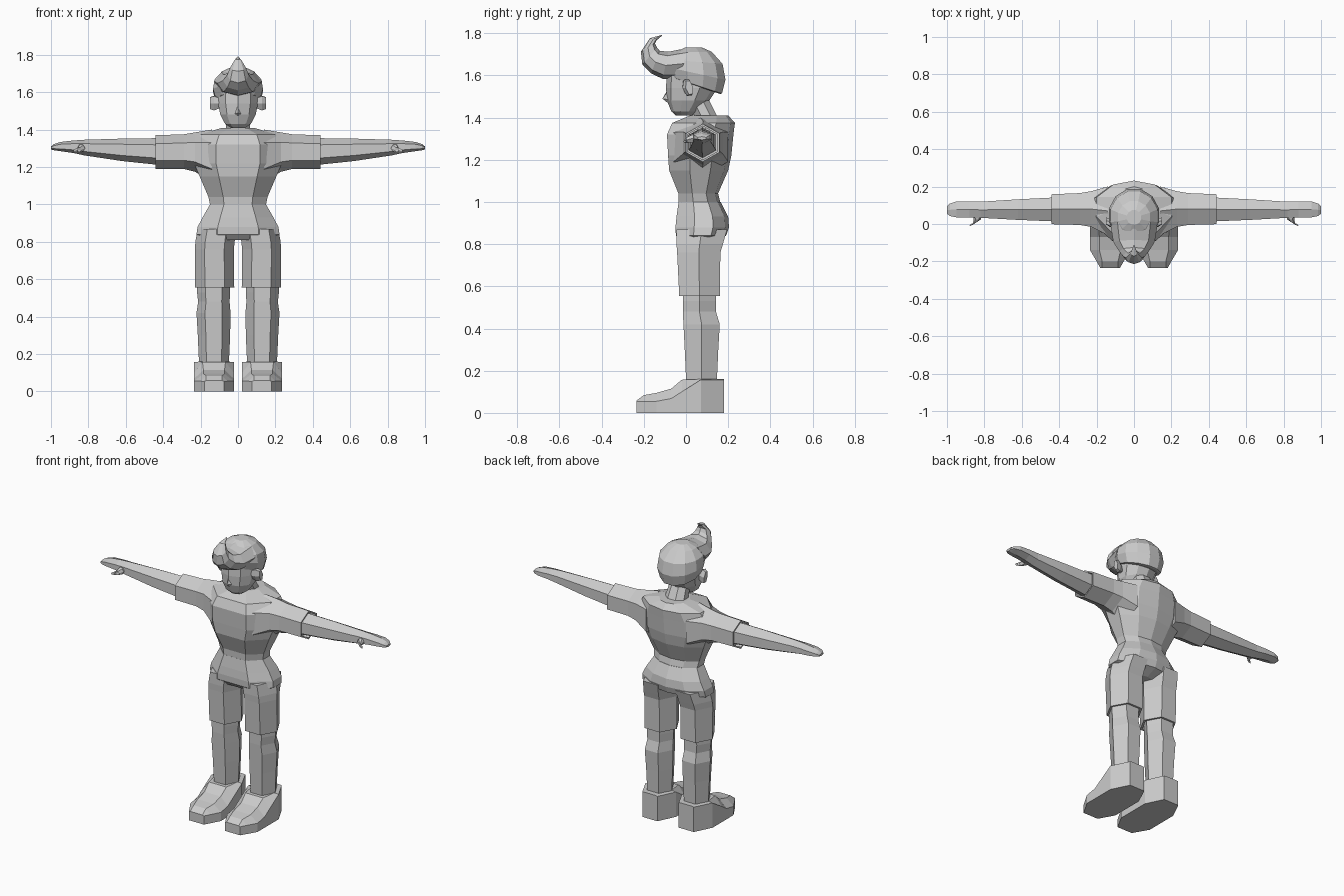
import bpy, bmesh, math
from mathutils import Vector

mat = bpy.data.materials.new("plain_grey")
mat.diffuse_color = (0.6, 0.6, 0.6, 1)


def loft(name, rings, mirror=False):
    """Skin a list of equal-length rings, close both ends, optionally mirror in x."""
    bm = bmesh.new()
    vs = [[bm.verts.new(p) for p in r] for r in rings]
    n = len(rings[0])
    for a, b in zip(vs, vs[1:]):
        for i in range(n):
            j = (i + 1) % n
            bm.faces.new((a[i], a[j], b[j], b[i]))
    bm.faces.new(vs[0][::-1])
    bm.faces.new(vs[-1])
    if mirror:
        geo = bmesh.ops.duplicate(bm, geom=bm.verts[:] + bm.edges[:] + bm.faces[:])["geom"]
        for v in geo:
            if isinstance(v, bmesh.types.BMVert):
                v.co.x *= -1
    bmesh.ops.recalc_face_normals(bm, faces=bm.faces[:])
    me = bpy.data.meshes.new(name)
    bm.to_mesh(me)
    bm.free()
    me.materials.append(mat)
    ob = bpy.data.objects.new(name, me)
    bpy.context.collection.objects.link(ob)
    return ob


def ring(c, u, v, n=6, phase=0.0):
    """Ellipse of n points around c, spanned by u and v."""
    c, u, v = Vector(c), Vector(u), Vector(v)
    return [c + u * math.cos(a) + v * math.sin(a)
            for a in (phase + 2 * math.pi * i / n for i in range(n))]


def hex_x(x, y, half_y, z0, z1):
    """Hexagon across the x axis with points at top and bottom."""
    return ring((x, y, (z0 + z1) / 2), (0, half_y / 0.866, 0), (0, 0, (z1 - z0) / 2),
                6, math.pi / 6)


def hex_z(z, x0, x1, y0, y1):
    """Horizontal hexagon with points at both sides."""
    return ring(((x0 + x1) / 2, (y0 + y1) / 2, z), ((x1 - x0) / 2, 0, 0),
                (0, (y1 - y0) / 2 / 0.866, 0))


def oval(z, y0, y1, rx, n=12, tilt=0.0):
    """Horizontal oval, with height falling towards the back by tilt."""
    r = (y1 - y0) / 2
    return ring((0, (y0 + y1) / 2, z), (rx, 0, 0), (0, r, -tilt * r), n, math.pi / n)


def trunk(z, w, f, b):
    """Body section with a flat front and a ridge down the back."""
    d = b - f
    return [(-w * .5, f, z), (w * .5, f, z), (w, f + d * .35, z), (w, f + d * .7, z),
            (w * .55, b - d * .07, z), (0, b, z), (-w * .55, b - d * .07, z),
            (-w, f + d * .7, z), (-w, f + d * .35, z)]


# Body
loft("torso", [trunk(*s) for s in (
    (.99, .148, -.034, .165), (1.04, .158, -.036, .152), (1.15, .205, -.08, .2),
    (1.22, .235, -.085, .215), (1.32, .235, -.09, .225), (1.375, .2, -.065, .232),
    (1.41, .085, .02, .2))])
loft("pelvis", [trunk(*s) for s in (
    (.81, .14, -.02, .12), (.84, .222, -.048, .19), (.88, .216, -.05, .204),
    (.93, .19, -.045, .2), (1.0, .15, -.035, .165))])

# Sleeves with a recessed opening
loft("sleeves", [hex_x(*s) for s in (
    (.14, .07, .13, 1.12, 1.4), (.23, .08, .095, 1.175, 1.385), (.29, .08, .085, 1.19, 1.375),
    (.44, .079, .08, 1.19, 1.37), (.44, .079, .071, 1.2, 1.36), (.4, .079, .071, 1.2, 1.36))],
    True)

# Arms, hands and thumbs
loft("arms", [hex_x(*s) for s in (
    (.38, .078, .066, 1.207, 1.355), (.62, .077, .055, 1.232, 1.352),
    (.82, .076, .043, 1.262, 1.346), (.88, .077, .043, 1.275, 1.342),
    (.95, .078, .042, 1.285, 1.334), (.985, .076, .033, 1.29, 1.322),
    (1.0, .075, .02, 1.294, 1.31))], True)
loft("thumbs", [ring(c, (r, 0, 0), (0, 0, r)) for c, r in (
    ((.84, .06, 1.305), .024), ((.838, .025, 1.3), .02))] + [
    ring((.85, .004, 1.292), (.012, -.008, 0), (0, 0, .014)),
    ring((.876, -.006, 1.287), (.004, -.006, 0), (0, 0, .007))], True)

# Shorts with a recessed hem
loft("shorts_legs", [hex_z(*s) for s in (
    (.87, .01, .215, -.045, .195), (.8, .018, .228, -.045, .175), (.76, .022, .23, -.042, .163),
    (.555, .02, .23, -.032, .16), (.555, .033, .218, -.02, .148), (.6, .033, .218, -.02, .148))],
    True)

# Legs
loft("legs", [hex_z(*s) for s in (
    (.62, .042, .217, -.016, .142), (.53, .042, .219, -.015, .142), (.48, .045, .213, -.015, .142),
    (.42, .04, .222, -.012, .16), (.3, .042, .215, -.006, .153), (.12, .05, .207, .002, .145))],
    True)

# Shoes, in stations from toe to heel
loft("shoes", [[(x0, y, 0), (x1, y, 0), (x1, y, s), (x1 - k, y, t), (x0 + k, y, t), (x0, y, s)]
               for y, x0, x1, s, t, k in (
    (-.235, .075, .18, .054, .058, .01), (-.2, .055, .2, .055, .084, .03),
    (-.14, .022, .235, .055, .095, .05), (-.07, .022, .235, .068, .115, .05),
    (-.02, .022, .235, .1, .157, .045), (.07, .022, .235, .157, .16, .03),
    (.18, .075, .18, .157, .16, .01))], True)

# Neck and head
loft("neck", [oval(1.37, .04, .165, .08, 8), oval(1.41, .035, .15, .07, 8),
              oval(1.48, .0, .115, .062, 8)])
loft("head", [oval(*s, 10) for s in (
    (1.41, -.048, .03, .04), (1.43, -.07, .06, .072), (1.48, -.09, .11, .1),
    (1.54, -.095, .15, .112), (1.62, -.09, .15, .115))])
loft("nose", [[(-.004, -.088, 1.53), (.004, -.088, 1.53), (0, -.08, 1.53)],
              [(-.016, -.085, 1.485), (.016, -.085, 1.485), (0, -.112, 1.49)],
              [(-.008, -.08, 1.472), (.008, -.08, 1.472), (0, -.09, 1.472)]])
loft("ears", [ring((x, y, 1.542), (0, a, .1 * a), (0, -.008, b)) for x, y, a, b in (
    (.095, 0, .016, .03), (.128, .008, .024, .044), (.15, .016, .018, .036))], True)

# Hair cap and curled quiff
loft("hair_cap", [oval(z, a, b, w, 12, t) for z, a, b, w, t in (
    (1.55, -.07, .165, .105, .33), (1.555, -.085, .175, .122, .33), (1.61, -.1, .192, .138, .22),
    (1.665, -.09, .178, .13, .08), (1.712, -.05, .125, .088, 0), (1.733, -.005, .075, .04, 0))])


def quiff(oy, oz, iy, iz, w):
    """Section running from the outer to the inner side of the curl."""
    return ring((0, (oy + iy) / 2, (oz + iz) / 2), (w, 0, 0),
                (0, (iy - oy) / 2, (iz - oz) / 2), 8)


loft("hair_quiff", [quiff(*s) for s in (
    (-.04, 1.58, .02, 1.732, .125), (-.11, 1.583, -.085, 1.712, .11),
    (-.165, 1.61, -.125, 1.717, .08), (-.207, 1.65, -.138, 1.732, .058),
    (-.214, 1.712, -.147, 1.752, .042), (-.172, 1.776, -.138, 1.768, .018),
    (-.114, 1.792, -.112, 1.789, .002))])
